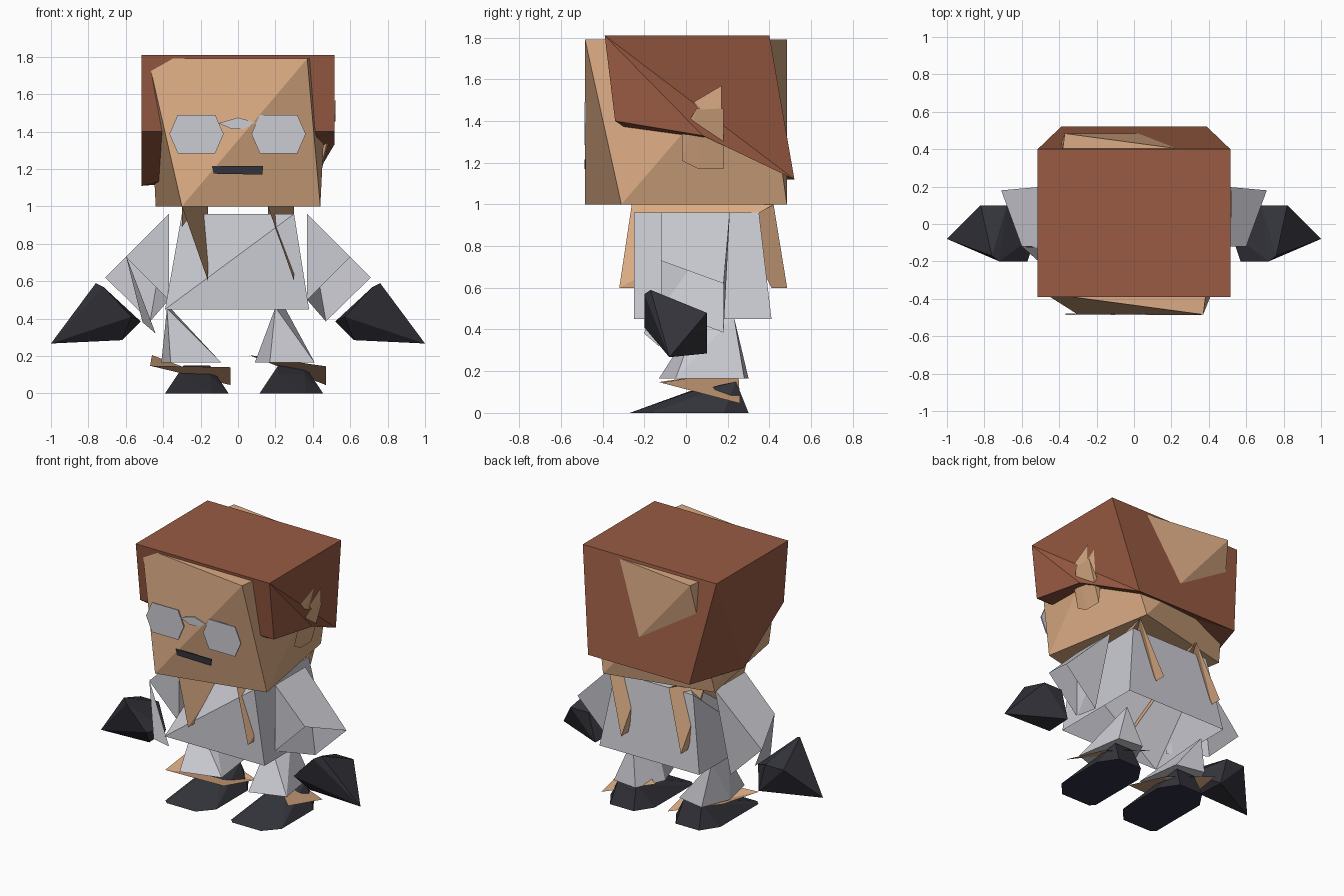
import bpy, bmesh

cube = bpy.data.objects.get("Cube")
if cube:
    bpy.data.objects.remove(cube, do_unlink=True)


def material(name, *rgb):
    m = bpy.data.materials.new(name)
    m.use_nodes = True
    col = [(c / 255) ** 2.2 for c in rgb] + [1]
    m.diffuse_color = col
    m.node_tree.nodes["Principled BSDF"].inputs["Base Color"].default_value = col
    return m


SKIN = material("skin", 217, 169, 130)
HAIR = material("brown_hair", 151, 91, 68)
GREY = material("grey_cloth", 202, 202, 210)
DARK = material("charcoal", 54, 54, 61)
SOLE = material("navy_sole", 52, 52, 70)


def finish(bm, name, *mats):
    bmesh.ops.recalc_face_normals(bm, faces=bm.faces)
    mesh = bpy.data.meshes.new(name)
    bm.to_mesh(mesh)
    bm.free()
    for m in mats:
        mesh.materials.append(m)
    obj = bpy.data.objects.new(name, mesh)
    bpy.context.collection.objects.link(obj)
    return obj


def hull(name, pts, *mats, open_bottom=False):
    bm = bmesh.new()
    for p in pts:
        bm.verts.new(p)
    bmesh.ops.convex_hull(bm, input=bm.verts)
    bmesh.ops.delete(bm, geom=[v for v in bm.verts if not v.link_faces], context="VERTS")
    if open_bottom:
        low = min(v.co.z for v in bm.verts) + .001
        floor = [f for f in bm.faces if all(v.co.z < low for v in f.verts)]
        bmesh.ops.delete(bm, geom=floor, context="FACES")
    return finish(bm, name, *mats)


def solid(name, pts, faces, *mats):
    bm = bmesh.new()
    vs = [bm.verts.new(p) for p in pts]
    for f in faces:
        bm.faces.new([vs[int(i)] for i in f.split()])
    return finish(bm, name, *mats)


def plate(name, outline, mat):
    """Thin flat plate on the front of the face."""
    return hull(name, [(x, y, z) for y in (-.487, -.479) for x, z in outline], mat)


def mirror(pts):
    return [(-x, y, z) for x, y, z in pts]


# Head: twisted block, the back repeats the front turned half way round
half = [(-.3, -.484, 1), (.44, -.31, 1), (.37, -.484, 1.79), (.48, .37, 1.79)]
solid("head", half + [(-x, -y, z) for x, y, z in half],
      ["0 1 2", "0 2 7", "1 3 2", "1 4 3", "4 5 6", "4 6 3", "5 7 6", "5 0 7",
       "0 5 4 1", "2 3 6 7"], SKIN)

# Hair cap: order is front top, back top, back bottom, side bottom, front bottom
side = [(.515, -.39, 1.81), (.515, .40, 1.81), (.39, .52, 1.12), (.515, .08, 1.33), (.515, -.34, 1.4)]
other = mirror(side)
other[3] = (-.515, .1, 1.11)
solid("hair", side + other,
      ["0 1 2", "0 2 3", "0 3 4", "6 7 8", "5 6 8", "5 8 9", "0 1 6 5", "1 2 7 6",
       "0 4 9 5", "4 3 8", "4 8 9", "3 2 7", "3 7 8"], HAIR)

# Ear
hull("left_ear", [(.44, .06, 1.17), (.44, .18, 1.17), (.445, -.02, 1.21), (.475, -.02, 1.34),
                  (.52, .05, 1.46), (.52, .18, 1.46), (.43, .05, 1.3), (.43, .18, 1.3)], SKIN)
hull("left_ear_tip", [(.52, .035, 1.49), (.52, .17, 1.57), (.52, .17, 1.46), (.52, .07, 1.455),
                      (.49, .12, 1.48)], SKIN)

# Spectacles and mouth
for name, cx in (("right_lens", -.222), ("left_lens", .217)):
    plate(name, [(cx + dx, 1.387 + dz) for dx, dz in
                 ((-.145, 0), (-.1, .103), (.1, .103), (.145, 0), (.1, -.103), (-.1, -.103))], GREY)
plate("lens_bridge", [(-.105, 1.445), (0, 1.475), (.09, 1.45), (.035, 1.415), (-.035, 1.415)], GREY)
plate("mouth", [(-.14, 1.215), (.135, 1.215), (.13, 1.17), (-.13, 1.175)], DARK)

# Torso, sloping away at the right shoulder and open below
hull("torso", [(-.39, -.25, .45), (.38, -.25, .45), (.38, .41, .45), (-.39, .41, .45),
               (.3, -.25, .96), (.3, .35, .96), (-.3, .35, .96)], GREY, open_bottom=True)

# Shoulder straps: a front and a back wedge on each side
for name, x0, x1 in (("right", -.3, -.16), ("left", .16, .3)):
    top_back = (x1, .42, 1)
    hull(name + "_front_strap",
         [(x0, -.26, 1), top_back, (x1, -.32, .6), (x1, -.25, .6)], SKIN)
    hull(name + "_back_strap",
         [(x0, .2, 1), top_back, (x0, .485, .6), (x0, .41, .6)], SKIN)

# Sleeves, open at the cuff, and hands
sleeve = [(.37, -.12, .96), (.37, .21, .96), (.71, .18, .62), (.6, -.12, .73),
          (.37, -.12, .5), (.47, .18, .385)]
hand = [(.72, -.2, .57), (.76, -.17, .59), (.82, .1, .48), (.68, .1, .48), (.57, -.2, .41),
        (.52, -.05, .385), (.63, .1, .285), (.62, -.09, .285), (1, -.08, .267)]
for name, flip in (("left", list), ("right", mirror)):
    solid(name + "_sleeve", flip(sleeve), ["0 1 2 3", "0 3 4", "1 5 2", "0 4 1", "1 4 5"], GREY)
    hull(name + "_hand", flip(hand), DARK)
solid("right_cuff_point", [(-.6, -.12, .74), (-.51, -.2, .38), (-.44, -.13, .32)], ["0 1 2"], GREY)

# Trouser legs
hull("right_leg", [(-.38, .08, .455), (-.36, .23, .455), (-.41, .1, .165), (-.36, -.13, .165),
                   (-.09, -.05, .165), (-.13, .26, .165), (-.33, .3, .165)], GREY)
hull("left_leg", [(.2, .06, .46), (.25, .23, .46), (.09, .1, .165), (.17, -.13, .165),
                  (.41, -.05, .165), (.36, .28, .165), (.18, .3, .165)], GREY)

# Ankles: thin tilted sheets, the left one three-cornered
solid("right_ankle", [(-.47, -.13, .148), (-.04, -.1, .14), (-.04, .26, .045), (-.46, .25, .205)],
      ["0 1 2", "0 2 3"], SKIN)
solid("left_ankle", [(.06, .25, .205), (.47, -.12, .145), (.47, .26, .045)], ["0 1 2"], SKIN)

# Shoes, repeated with a sideways step
shoe = [(-.36, -.27, 0), (-.14, -.27, 0), (-.05, -.17, 0), (-.05, .18, 0), (-.13, .3, 0),
        (-.31, .3, 0), (-.39, .18, 0), (-.39, -.24, 0), (-.29, .02, .105), (-.15, .02, .1),
        (-.15, .24, .15), (-.29, .24, .15)]
for name, step in (("right", 0), ("left", .505)):
    obj = hull(name + "_shoe", [(x + step, y, z) for x, y, z in shoe], DARK, SOLE)
    for face in obj.data.polygons:
        face.material_index = int(face.normal.z < -.9)
